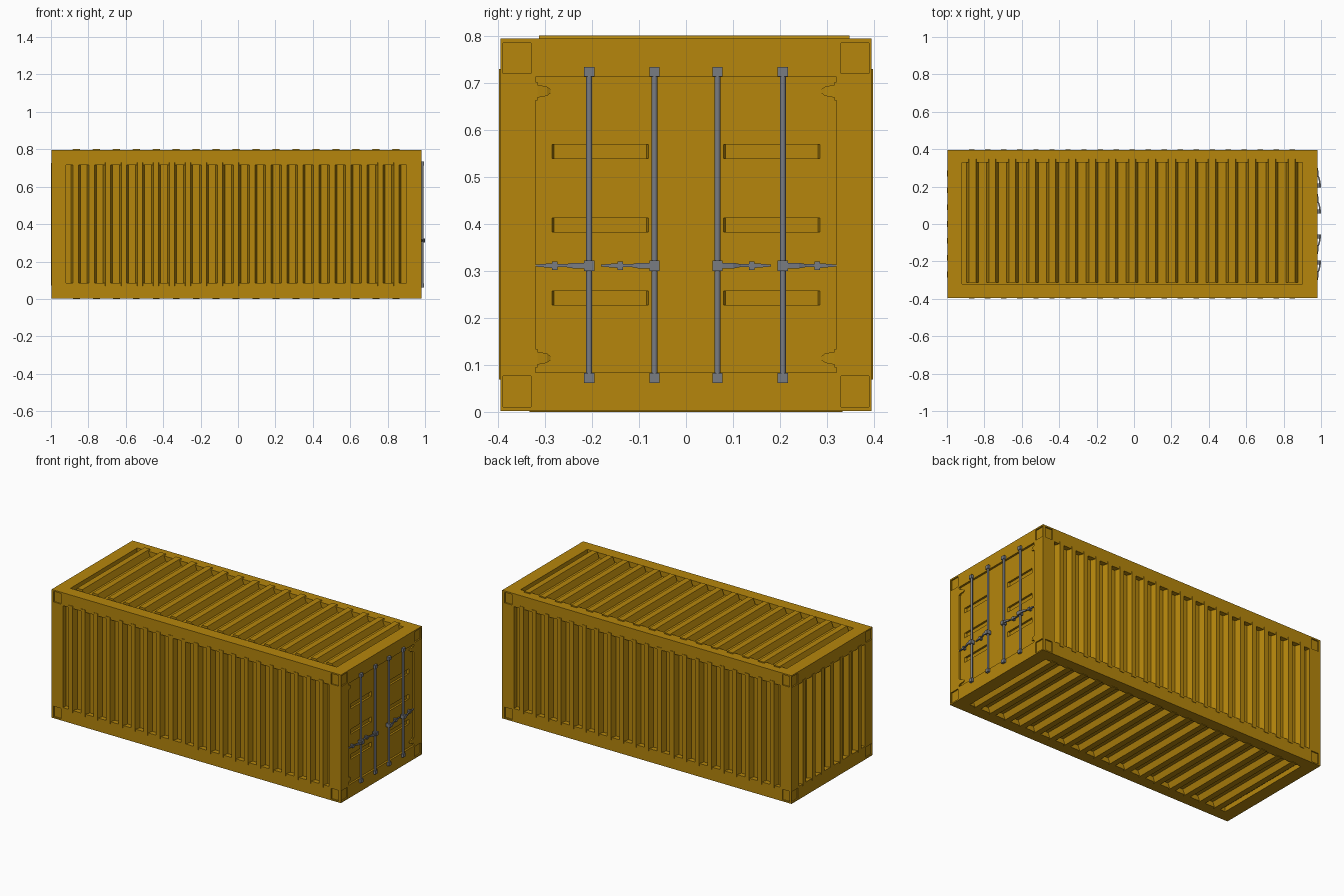
import bpy, bmesh, math
from mathutils import Vector

if "Cube" in bpy.data.objects:
    bpy.data.objects.remove(bpy.data.objects["Cube"])

X0, X1, Y, Z0, Z1 = -0.998, 0.98, 0.395, 0.003, 0.795
DEPTH = 0.03      # depth of the corrugated recesses
DOOR = 0.012      # depth of the door recess


def material(name, col):
    m = bpy.data.materials.new(name)
    m.diffuse_color = (*col, 1)
    m.use_nodes = True
    m.node_tree.nodes["Principled BSDF"].inputs["Base Color"].default_value = m.diffuse_color
    return m


YELLOW = material("ochre_paint", (0.465, 0.24, 0.0037))
STEEL = material("grey_steel", (0.19, 0.2, 0.225))

# face maps: (u, v, depth below the face) -> point
FACES = {
    "front": lambda u, v, d: Vector((u, -Y + d, v)),
    "back": lambda u, v, d: Vector((u, Y - d, v)),
    "door": lambda u, v, d: Vector((X1 - d, u, v)),
    "rear": lambda u, v, d: Vector((X0 + d, u, v)),
    "roof": lambda u, v, d: Vector((u, v, Z1 - d)),
    "floor": lambda u, v, d: Vector((u, v, Z0 + d)),
}


def finish(name, bm, mat):
    bmesh.ops.remove_doubles(bm, verts=bm.verts, dist=1e-5)
    me = bpy.data.meshes.new(name)
    bm.to_mesh(me)
    bm.free()
    me.materials.append(mat)
    ob = bpy.data.objects.new(name, me)
    bpy.context.collection.objects.link(ob)
    return ob


def quad(bm, pts, hint):
    f = bm.faces.new([bm.verts.new(p) for p in pts])
    f.normal_update()
    if f.normal.dot(hint) < 0:
        f.normal_flip()


def outward(P):
    return P(0, 0, -1) - P(0, 0, 0)


def framed_face(bm, P, ulim, vlim, recesses):
    """Flat face with rectangular recesses: (u0,u1,v0,v1,base,depth,slope,kind)."""
    out = outward(P)
    us = sorted(set(ulim) | {r[i] for r in recesses for i in (0, 1)})
    vs = sorted(set(vlim) | {r[i] for r in recesses for i in (2, 3)})
    for a, b in zip(us, us[1:]):
        for c, e in zip(vs, vs[1:]):
            u, v = (a + b) / 2, (c + e) / 2
            inside = [r for r in recesses if r[0] < u < r[1] and r[2] < v < r[3]]
            if any(r[7] != "parent" for r in inside):
                continue
            d = inside[0][5] if inside else 0
            quad(bm, [P(a, c, d), P(b, c, d), P(b, e, d), P(a, e, d)], out)
    for u0, u1, v0, v1, base, d, s, kind in recesses:
        top = [P(u0, v0, base), P(u1, v0, base), P(u1, v1, base), P(u0, v1, base)]
        low = [P(u0 + s, v0, d), P(u1 - s, v0, d), P(u1 - s, v1, d), P(u0 + s, v1, d)]
        mid = sum(top, Vector()) / 4
        for i in range(4):
            j = (i + 1) % 4
            quad(bm, [top[i], top[j], low[j], low[i]], mid - (top[i] + top[j]) / 2)
        if kind == "closed":
            quad(bm, low, out)


def castings(us):
    return [(a, b, c, e, 0, 0.008, 0, "closed") for a, b in us
            for c, e in ((0.011, 0.077), (0.721, 0.786))]


# outer frame with recesses for the panels, corner castings and doors
bm = bmesh.new()
long_corners = castings([(-0.984, -0.935), (0.914, 0.963)])
end_corners = castings([(-0.389, -0.33), (0.33, 0.389)])
for side in ("front", "back"):
    framed_face(bm, FACES[side], (X0, X1), (Z0, Z1),
                long_corners + [(-0.92, 0.9, 0.085, 0.715, 0, DEPTH, 0, "open")])
framed_face(bm, FACES["roof"], (X0, X1), (-Y, Y),
            [(-0.92, 0.9, -0.322, 0.33, 0, DEPTH + 0.001, 0, "closed")])
framed_face(bm, FACES["floor"], (X0, X1), (-Y, Y),
            [(-0.92, 0.9, -0.322, 0.322, 0, DEPTH, 0, "open")])
framed_face(bm, FACES["rear"], (-Y, Y), (Z0, Z1),
            end_corners + [(-0.32, 0.32, 0.085, 0.715, 0, DEPTH, 0, "open")])
slots = [(a, b, z, z + 0.03, DOOR, DOOR + 0.012, 0.004, "closed")
         for a, b in ((-0.285, -0.08), (0.08, 0.285)) for z in (0.228, 0.383, 0.54)]
framed_face(bm, FACES["door"], (-Y, Y), (Z0, Z1),
            end_corners + [(-0.32, 0.32, 0.085, 0.713, 0, DOOR, 0, "parent")] + slots)
finish("container_frame", bm, YELLOW)


# corrugated sheets, ribs stand slightly proud of the frame
def corrugated(name, P, ulim, vlim, first, last, count, crest, slope, proud):
    bm = bmesh.new()
    out = outward(P)
    v0, v1 = vlim
    prof = [(ulim[0], DEPTH)]
    for i in range(count):
        c = first + (last - first) * i / (count - 1)
        rib = [(c - crest / 2 - slope, DEPTH), (c - crest / 2, -proud),
               (c + crest / 2, -proud), (c + crest / 2 + slope, DEPTH)]
        prof += rib
        for v, s in ((v0, -1), (v1, 1)):
            quad(bm, [P(u, v, d) for u, d in rib], (P(0, 1, 0) - P(0, 0, 0)) * s)
    prof.append((ulim[1], DEPTH))
    for (a, da), (b, db) in zip(prof, prof[1:]):
        quad(bm, [P(a, v0, da), P(b, v0, db), P(b, v1, db), P(a, v1, da)], out)
    finish(name, bm, YELLOW)


LONG = (-0.92, 0.9)
for side in ("front", "back"):
    corrugated(side + "_corrugated_wall", FACES[side], LONG, (0.07, 0.73),
               -0.867, 0.847, 21, 0.028, 0.011, 0.003)
corrugated("corrugated_roof", FACES["roof"], LONG, (-0.313, 0.348),
           -0.864, 0.844, 17, 0.036, 0.014, 0.007)
corrugated("corrugated_floor", FACES["floor"], LONG, (-0.333, 0.333),
           -0.864, 0.844, 17, 0.036, 0.014, 0.003)
corrugated("rear_corrugated_wall", FACES["rear"], (-0.32, 0.32), (0.073, 0.727),
           -0.27, 0.27, 7, 0.03, 0.012, 0.002)


# door furniture helpers
def loft(bm, sections):
    """Solid through rectangles (y, x0, x1, z0, z1)."""
    rings = [[bm.verts.new(p) for p in ((x0, y, z0), (x1, y, z0), (x1, y, z1), (x0, y, z1))]
             for y, x0, x1, z0, z1 in sections]
    bm.faces.new(rings[0])
    bm.faces.new(rings[-1][::-1])
    for a, b in zip(rings, rings[1:]):
        for i in range(4):
            j = (i + 1) % 4
            bm.faces.new((a[i], b[i], b[j], a[j]))


def box(bm, x0, x1, y0, y1, z0, z1):
    loft(bm, [(y0, x0, x1, z0, z1), (y1, x0, x1, z0, z1)])


def done(name, bm, mat):
    bmesh.ops.recalc_face_normals(bm, faces=bm.faces)
    return finish(name, bm, mat)


H = 0.312
for n, y in enumerate((-0.206, -0.067, 0.067, 0.206), 1):
    s = 1 if y > 0 else -1
    # locking bar
    bpy.ops.mesh.primitive_cylinder_add(vertices=12, radius=0.0065, depth=0.66,
                                        location=(0.985, y, 0.399))
    bar = bpy.context.object
    bar.name = f"locking_bar_{n}"
    bar.data.materials.append(STEEL)
    bpy.ops.object.shade_smooth_by_angle(angle=math.radians(35))
    # end brackets and handle hub
    bm = bmesh.new()
    for z in (0.062, 0.714):
        box(bm, 0.975, 0.994, y - 0.011, y + 0.011, z, z + 0.021)
    box(bm, 0.974, 1.0, y - 0.011, y + 0.011, H - 0.011, H + 0.011)
    done(f"bar_brackets_{n}", bm, STEEL)
    # handle arm, tapering towards the door, with its catch
    bm = bmesh.new()
    loft(bm, [(y + s * t, x - 0.004, x + 0.004, H - h, H + h) for t, x, h in
              ((0.01, 0.994, 0.006), (0.034, 0.991, 0.006), (0.05, 0.984, 0.003),
               (0.066, 0.981, 0.003), (0.08, 0.98, 0.005), (0.114, 0.976, 0.002))])
    done(f"handle_{n}", bm, STEEL)
    bm = bmesh.new()
    box(bm, 0.966, 0.987, y + s * 0.073 - 0.006, y + s * 0.073 + 0.006, H - 0.009, H + 0.009)
    done(f"handle_catch_{n}", bm, STEEL)

# door hinges
bm = bmesh.new()
for s in (-1, 1):
    for z in (0.115, 0.683):
        box(bm, 0.966, 0.979, s * 0.3165, s * 0.321, z - 0.02, z + 0.02)
        loft(bm, [(s * y, 0.966, x, z - h, z + h) for y, x, h in
                  ((0.318, 0.978, 0.014), (0.296, 0.975, 0.01), (0.288, 0.971, 0.004))])
done("door_hinges", bm, YELLOW)
